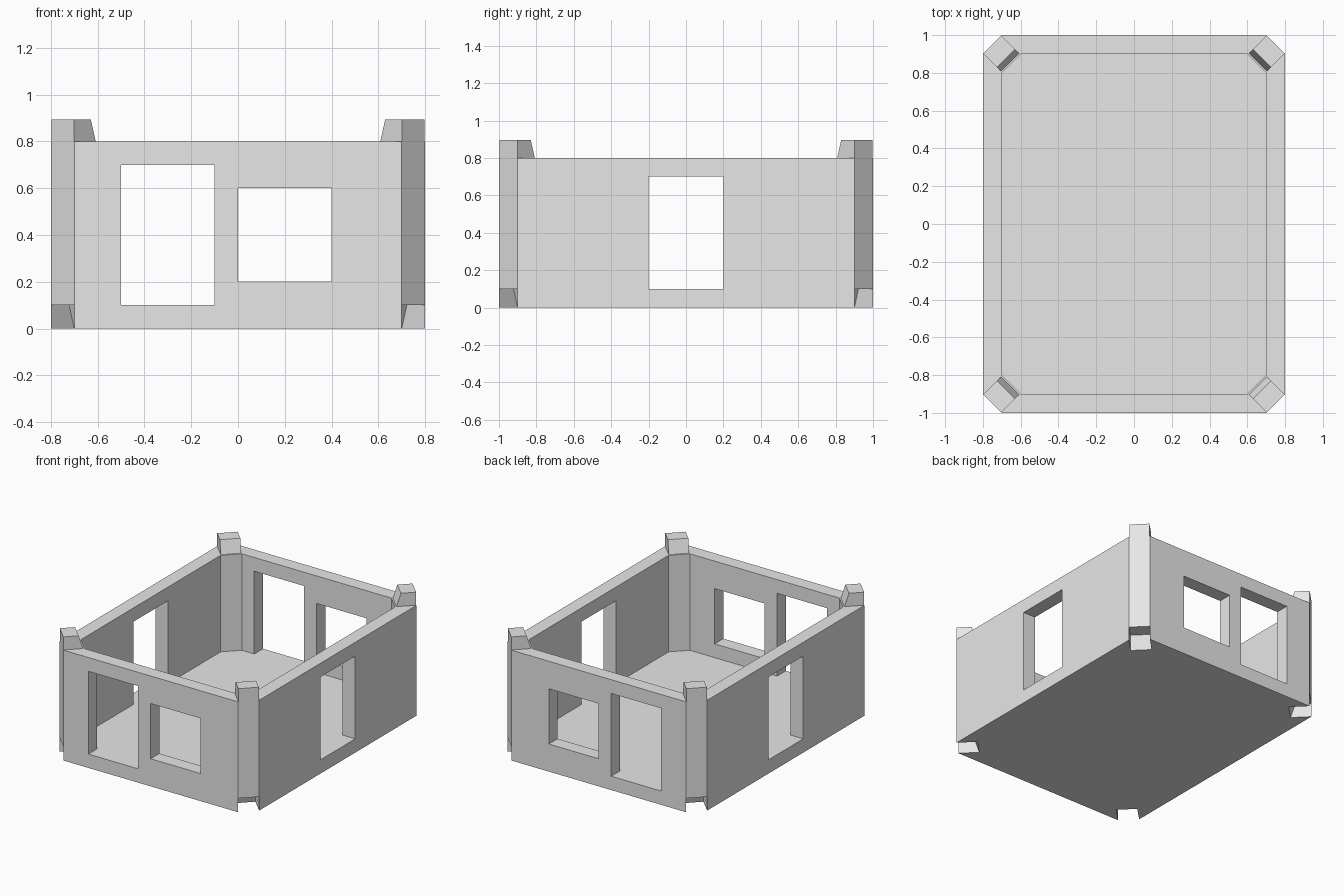
import bpy
import bmesh
from mathutils import Vector

cube = bpy.data.objects.get("Cube")
if cube:
    bpy.data.objects.remove(cube, do_unlink=True)

grey = bpy.data.materials.new("plain grey")
grey.use_nodes = True
colour = (0.8, 0.8, 0.8, 1)
grey.diffuse_color = colour
grey.node_tree.nodes["Principled BSDF"].inputs["Base Color"].default_value = colour

HX, HY, HEIGHT, WALL = 0.8, 1.0, 0.8, 0.1
CORNERS = [(sx, sy) for sx in (-1, 1) for sy in (-1, 1)]


def loft(name, bottom, top, z0, z1):
    """Solid between two outlines with equal point counts."""
    bm = bmesh.new()
    low = [bm.verts.new((x, y, z0)) for x, y in bottom]
    high = [bm.verts.new((x, y, z1)) for x, y in top]
    bm.faces.new(low)
    bm.faces.new(high)
    for i in range(len(low)):
        j = (i + 1) % len(low)
        bm.faces.new((low[i], low[j], high[j], high[i]))
    bmesh.ops.recalc_face_normals(bm, faces=bm.faces)
    mesh = bpy.data.meshes.new(name)
    bm.to_mesh(mesh)
    bm.free()
    mesh.materials.append(grey)
    obj = bpy.data.objects.new(name, mesh)
    bpy.context.collection.objects.link(obj)
    return obj


def octagon(hx, hy, cut=0.1):
    return [(hx, cut - hy), (hx, hy - cut), (hx - cut, hy), (cut - hx, hy),
            (-hx, hy - cut), (-hx, cut - hy), (cut - hx, -hy), (hx - cut, -hy)]


def box(name, x0, x1, y0, y1, z0, z1):
    outline = [(x0, y0), (x1, y0), (x1, y1), (x0, y1)]
    return loft(name, outline, outline, z0, z1)


def corner_block(name, sx, sy, half, start, deep, shallow, z0, z1):
    """Diagonal block behind a chamfer, its inner face sloping with height."""
    centre = Vector((sx * (HX - 0.05), sy * (HY - 0.05)))
    inward = Vector((-sx, -sy)).normalized()
    along = Vector((sx, -sy)).normalized() * half

    def outline(depth):
        near, far = centre + inward * start, centre + inward * depth
        return [near - along, near + along, far + along, far - along]

    return loft(name, outline(deep), outline(shallow), z0, z1)


# Chamfered block that becomes floor and walls
shell = loft("room_shell", octagon(HX, HY), octagon(HX, HY), 0, HEIGHT)

# Room interior, doorways and windows passing through opposite walls
inner = octagon(HX - WALL, HY - WALL)
cutters = [
    loft("interior_cutter", inner, inner, WALL, HEIGHT + 0.2),
    box("end_door_cutter", -0.5, -0.1, -1.2, 1.2, 0.1, 0.7),
    box("end_window_cutter", 0, 0.4, -1.2, 1.2, 0.2, 0.6),
    box("side_door_cutter", -1.2, 1.2, -0.2, 0.2, 0.1, 0.7),
]

# Stacking sockets under the corners
for sx, sy in CORNERS:
    cutters.append(corner_block("socket_cutter", sx, sy, 0.0707, -0.1,
                                0.141, 0.11, -0.0005, 0.1))

for cutter in cutters:
    cutter.hide_render = True
    mod = shell.modifiers.new(cutter.name, "BOOLEAN")
    mod.operation = "DIFFERENCE"
    mod.solver = "EXACT"
    mod.object = cutter

# Apply the cuts and discard the cutters
graph = bpy.context.evaluated_depsgraph_get()
cut_mesh = bpy.data.meshes.new_from_object(shell.evaluated_get(graph))
shell.modifiers.clear()
shell.data = cut_mesh
for cutter in cutters:
    bpy.data.objects.remove(cutter, do_unlink=True)

# Stacking pegs on top of the corner posts
for sx, sy in CORNERS:
    name = f"{'front' if sy < 0 else 'back'}_{'left' if sx > 0 else 'right'}_peg"
    corner_block(name, sx, sy, 0.068, 0, 0.132, 0.102, HEIGHT, 0.895)
